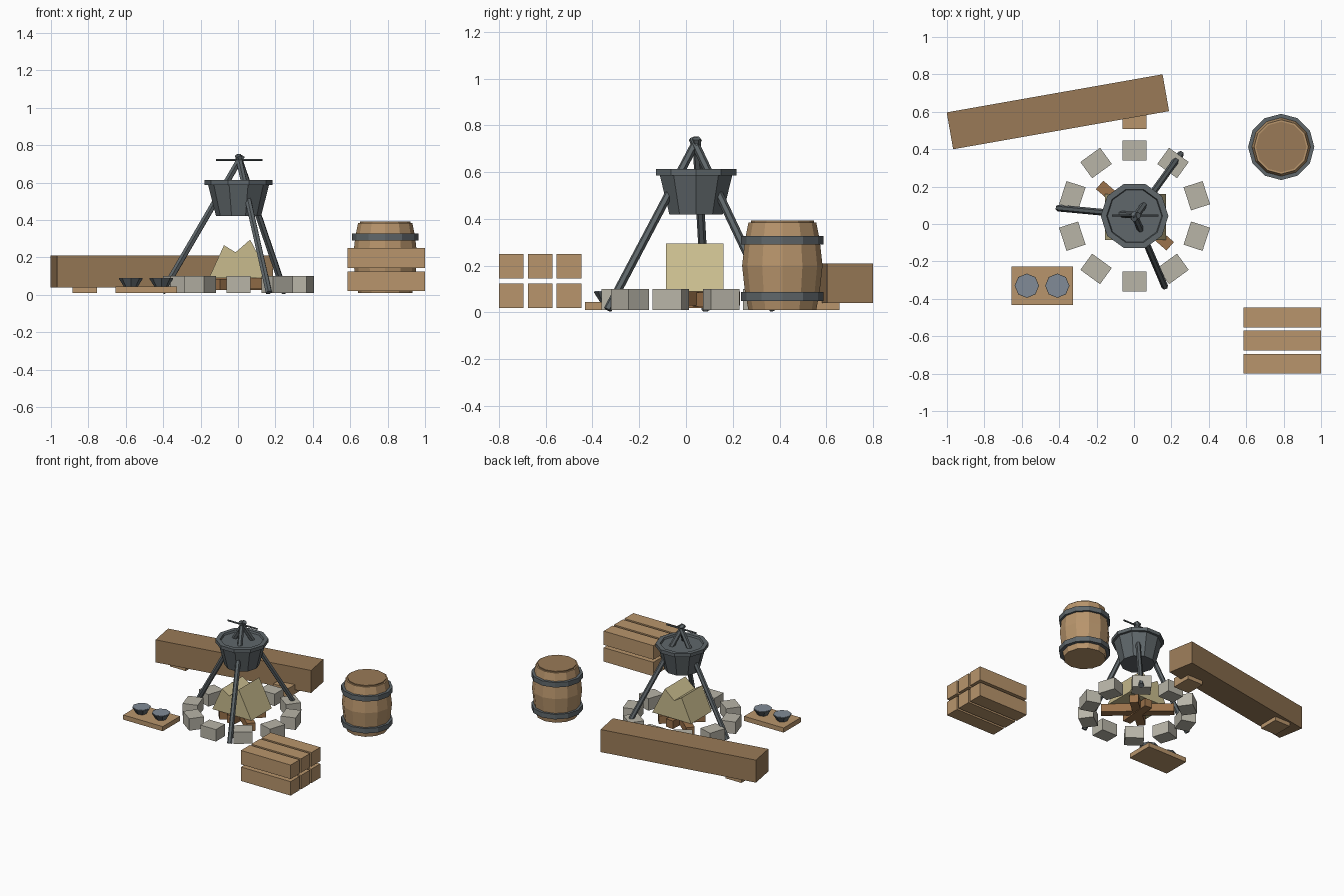
import bpy, bmesh, math
from mathutils import Matrix, Vector

if "Cube" in bpy.data.objects:
    bpy.data.objects.remove(bpy.data.objects["Cube"])


def material(name, rgb):
    m = bpy.data.materials.new(name)
    m.diffuse_color = (*rgb, 1)
    m.use_nodes = True
    m.node_tree.nodes["Principled BSDF"].inputs["Base Color"].default_value = m.diffuse_color
    return m


WOOD = material("light_wood", (.48, .30, .15))
DARK = material("dark_wood", (.32, .195, .095))
LOG = material("log_wood", (.33, .17, .07))
STONE = material("stone", (.48, .46, .39))
IRON = material("iron", (.115, .135, .145))
FLAME = material("flame", (.58, .50, .27))
SOUP = material("bowl_filling", (.22, .26, .31))


def finish(name, bm, mat):
    bmesh.ops.recalc_face_normals(bm, faces=bm.faces)
    me = bpy.data.meshes.new(name)
    bm.to_mesh(me)
    bm.free()
    me.materials.append(mat)
    ob = bpy.data.objects.new(name, me)
    bpy.context.collection.objects.link(ob)
    return ob


def box(name, center, size, mat, angle=0):
    bm = bmesh.new()
    bmesh.ops.create_cube(bm, size=1, matrix=Matrix.Diagonal((*size, 1)))
    ob = finish(name, bm, mat)
    ob.location = center
    ob.rotation_euler.z = math.radians(angle)
    return ob


def lathe(name, center, profile, sides, mat, loop=False):
    """Revolve (radius, z) points; capped at both ends, or a closed ring."""
    bm = bmesh.new()
    rings = [[bm.verts.new((r * math.cos(math.tau * i / sides),
                            r * math.sin(math.tau * i / sides), z))
              for i in range(sides)] for r, z in profile]
    pairs = list(zip(rings, rings[1:]))
    if loop:
        pairs.append((rings[-1], rings[0]))
    else:
        bm.faces.new(rings[0])
        bm.faces.new(rings[-1])
    for a, b in pairs:
        for i in range(sides):
            j = (i + 1) % sides
            bm.faces.new((a[i], a[j], b[j], b[i]))
    ob = finish(name, bm, mat)
    ob.location = (*center, 0)
    return ob


def rod(name, a, b, radius, sides, mat):
    a, b = Vector(a), Vector(b)
    ob = lathe(name, (0, 0), [(radius, 0), (radius, (b - a).length)], sides, mat)
    ob.location = a
    ob.rotation_mode = 'QUATERNION'
    ob.rotation_quaternion = (b - a).to_track_quat('Z', 'Y')
    return ob


# Bench beam on two blocks
box("bench_beam", (-.407, .60, .125), (1.172, .20, .17), DARK, 10)
box("bench_block_left", (-.82, .53, .045), (.13, .15, .07), WOOD)
box("bench_block_right", (.003, .582, .045), (.13, .15, .07), WOOD)

# Barrel with lid and hoops
B = (.787, .412)
lathe("barrel_body", B, [(.145, .01), (.16, .09), (.172, .20), (.16, .31), (.145, .385)], 12, WOOD)
lathe("barrel_lid", B, [(.135, .37), (.135, .393)], 12, DARK)
for n, z in (("lower", .05), ("upper", .29)):
    lathe("barrel_hoop_" + n, B,
          [(.15, z), (.177, z), (.177, z + .037), (.15, z + .037)], 12, IRON, True)

# Stack of crate planks
for row in range(2):
    for col in range(3):
        box(f"crate_plank_{row}_{col}", (.792, -.747 + .1235 * col, .072 + .125 * row),
            (.415, .106, .105), WOOD)

# Serving board and bowls
box("serving_board", (-.49, -.33, .0275), (.33, .205, .035), WOOD)
for i, x in enumerate((-.573, -.41)):
    lathe(f"bowl_{i}", (x, -.33), [(.038, .045), (.065, .088)], 8, IRON)
    lathe(f"bowl_filling_{i}", (x, -.33), [(.062, .086), (.062, .091)], 8, SOUP)

# Fire pit stones
C = (.003, .043)
for i in range(10):
    a = math.radians(18 + 36 * i)
    box(f"pit_stone_{i}", (C[0] + .35 * math.cos(a), C[1] + .35 * math.sin(a), .055),
        (.107, .13, .09), STONE, 18 + 36 * i)

# Logs and jagged flame
for i, (ang, length, z) in enumerate(((-41, .50, .06), (41, .32, .055), (85, .26, .05))):
    box(f"fire_log_{i}", (.005, .045, z), (length, .06, .06), LOG, ang)
bm = bmesh.new()
face = bm.faces.new([bm.verts.new((x, -.085, z)) for x, z in
                     ((-.155, .09), (-.075, .265), (-.013, .227), (.065, .295), (.17, .09))])
ext = bmesh.ops.extrude_face_region(bm, geom=[face], use_keep_orig=True)
bmesh.ops.translate(bm, vec=(0, .245, 0),
                    verts=[v for v in ext["geom"] if isinstance(v, bmesh.types.BMVert)])
finish("flame", bm, FLAME)

# Hanging pot with lipped rim
lathe("pot", C, [(.12, .42), (.163, .587), (.181, .587), (.181, .613),
                 (.15, .613), (.145, .600)], 10, IRON)

# Tripod legs and hanger bar
legs = {"left": ((-.405, .085, .012), (.022, .045, .745)),
        "back": ((.25, .375, .012), (.0, .028, .745)),
        "front": ((.165, -.335, .012), (-.0, .052, .745))}
for n, (a, b) in legs.items():
    rod("tripod_leg_" + n, a, b, .018, 6, IRON)
rod("hanger_bar", (-.117, .045, .72), (.13, .045, .72), .006, 6, IRON)
